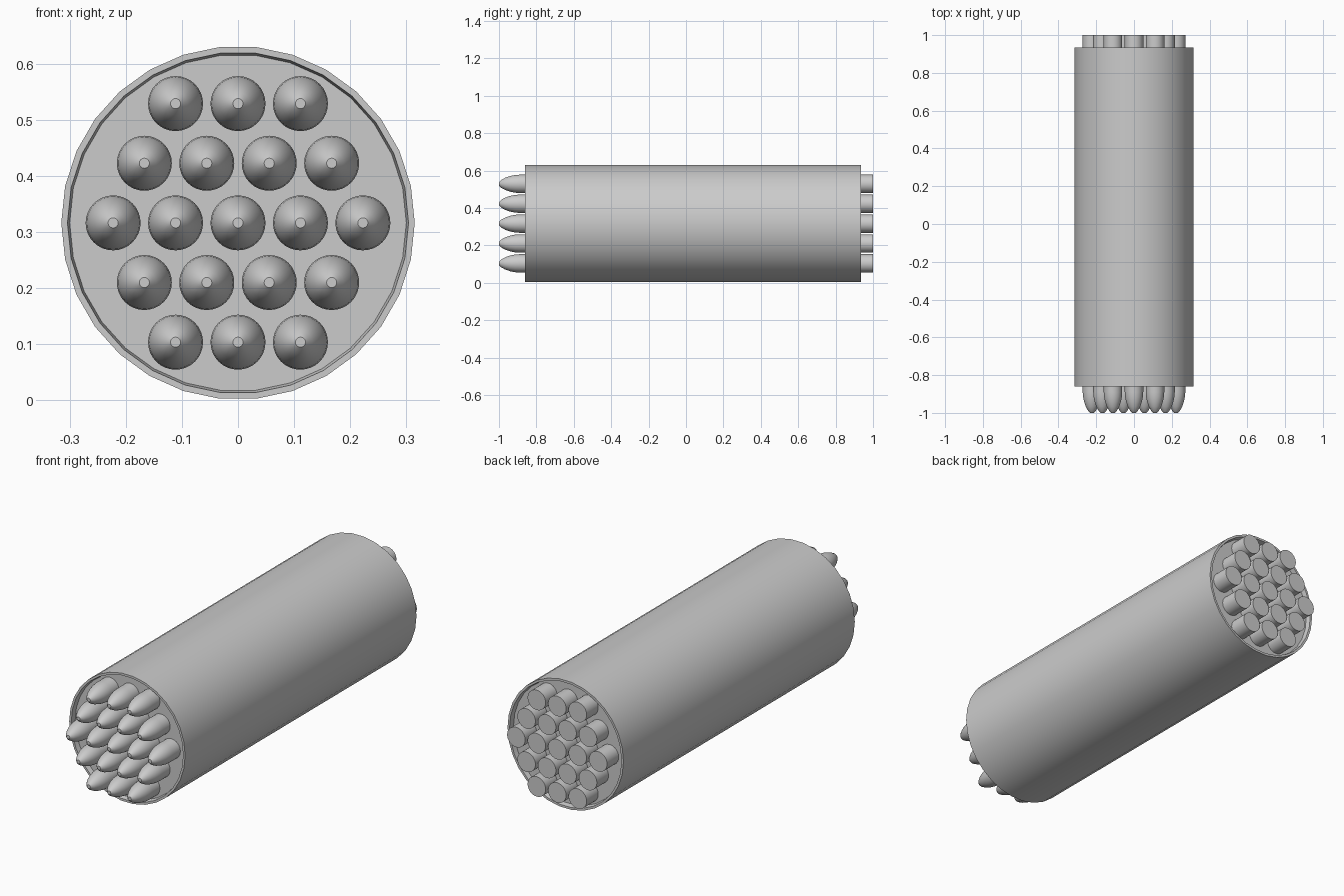
import bpy, bmesh, math

if "Cube" in bpy.data.objects:
    bpy.data.objects.remove(bpy.data.objects["Cube"])

CZ = 0.316  # height of the pod axis


def lathe(name, profile, sides, loc=(0, 0, 0), closed=False, angle=35):
    """Spin (radius, y) points around the y axis; open profiles get capped."""
    bm = bmesh.new()
    rings = []
    for r, y in profile:
        rings.append([bm.verts.new((r * math.cos(math.tau * i / sides), y,
                                    r * math.sin(math.tau * i / sides)))
                      for i in range(sides)])
    pairs = list(zip(rings, rings[1:]))
    if closed:
        pairs.append((rings[-1], rings[0]))
    for a, b in pairs:
        for i in range(sides):
            j = (i + 1) % sides
            bm.faces.new((a[i], a[j], b[j], b[i]))
    if not closed:
        bm.faces.new(rings[0])
        bm.faces.new(rings[-1])
    bmesh.ops.recalc_face_normals(bm, faces=bm.faces)
    me = bpy.data.meshes.new(name)
    bm.to_mesh(me)
    bm.free()
    ob = bpy.data.objects.new(name, me)
    ob.location = loc
    bpy.context.collection.objects.link(ob)
    bpy.ops.object.select_all(action='DESELECT')
    ob.select_set(True)
    bpy.context.view_layer.objects.active = ob
    bpy.ops.object.shade_smooth_by_angle(angle=math.radians(angle))
    return ob


# 30-sided pod shell with both ends recessed behind a thin rim
lathe("pod_body", [(0.300, -0.835), (0.304, -0.86), (0.315, -0.86),
                   (0.315, 0.935), (0.304, 0.935), (0.300, 0.91)],
      30, (0, 0, CZ))

# Rockets: pointed blunt nose, straight body, flat tail, in a hexagonal layout
rocket = [(0.009, -1.0), (0.021, -0.988), (0.033, -0.966), (0.042, -0.94),
          (0.047, -0.915), (0.049, -0.89), (0.049, 1.0)]
for row, count in enumerate((3, 4, 5, 4, 3)):
    for col in range(count):
        x = (col - (count - 1) / 2) * 0.1113
        z = CZ + (row - 2) * 0.1063
        lathe(f"rocket_{row + 1}_{col + 1}", rocket, 32, (x, 0, z))
